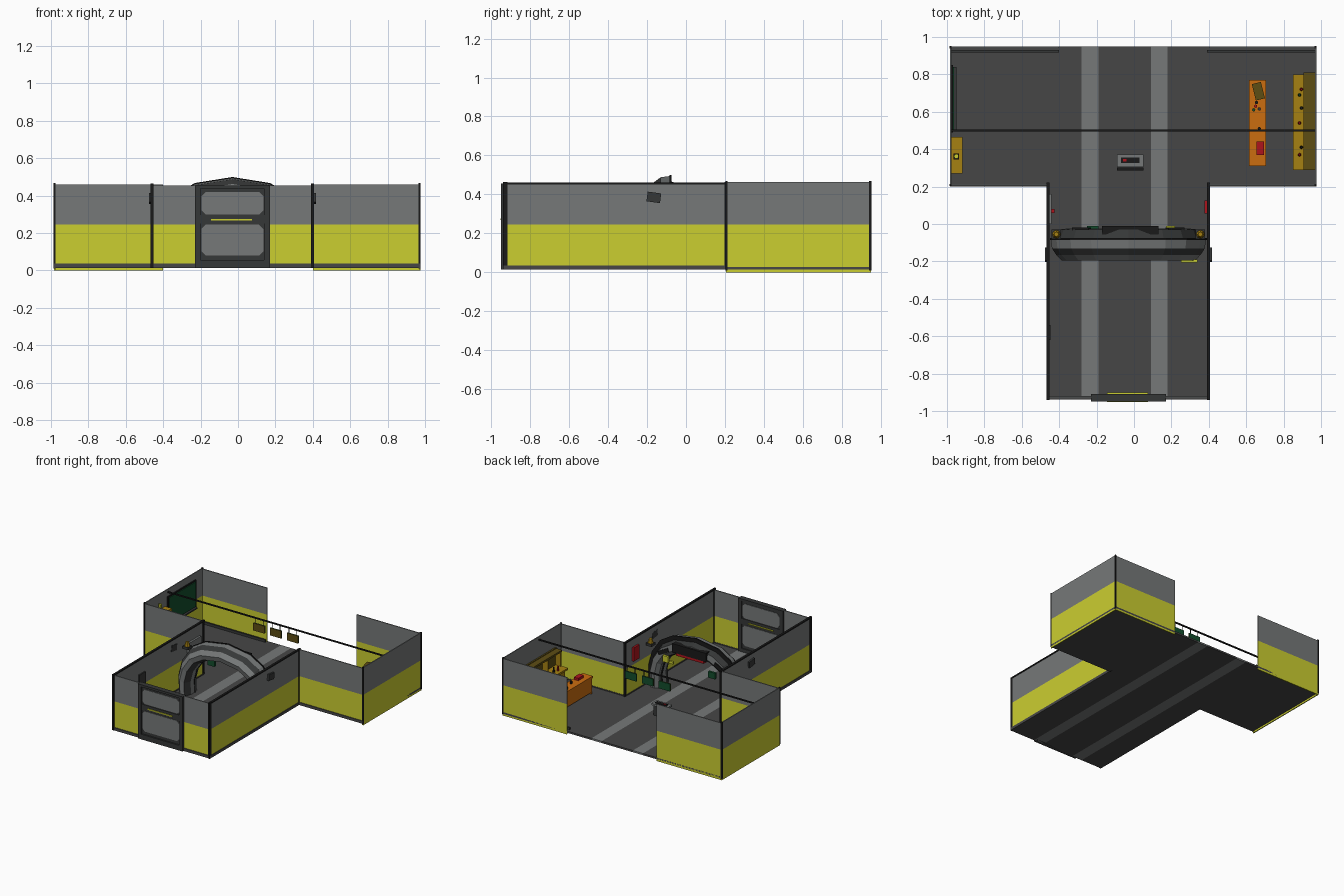
import bpy, bmesh, math
from mathutils import Vector

if "Cube" in bpy.data.objects:
    bpy.data.objects.remove(bpy.data.objects["Cube"])

def mat(name, r, g, b):
    m = bpy.data.materials.new(name)
    m.diffuse_color = (r, g, b, 1)
    m.use_nodes = True
    m.node_tree.nodes["Principled BSDF"].inputs["Base Color"].default_value = m.diffuse_color
    return m

YEL = mat("wall yellow", .60, .62, .03)
GRY = mat("wall gray", .18, .19, .19)
FLR = mat("floor gray", .062, .062, .062)
BLK = mat("trim black", .01, .01, .01)
ORG = mat("desk orange", .60, .155, .005)
MUS = mat("mustard", .38, .22, .006)
BRN = mat("brown", .11, .075, .007)
RED = mat("red", .42, .007, .012)
GRN = mat("board green", .006, .075, .025)
FRM = mat("frame dark", .036, .038, .038)
CX = -.03   # centre line of the corridor

def mesh(name, verts, faces, mats, idx=None):
    me = bpy.data.meshes.new(name)
    me.from_pydata(verts, [], faces)
    for m in mats:
        me.materials.append(m)
    if idx:
        for p, i in zip(me.polygons, idx):
            p.material_index = i
    bm = bmesh.new()
    bm.from_mesh(me)
    bmesh.ops.recalc_face_normals(bm, faces=bm.faces)
    bm.to_mesh(me)
    bm.free()
    ob = bpy.data.objects.new(name, me)
    bpy.context.collection.objects.link(ob)
    return ob

def box(name, x0, x1, y0, y1, z0, z1, m, rot=(0, 0, 0)):
    c = Vector(((x0 + x1) / 2, (y0 + y1) / 2, (z0 + z1) / 2))
    h = ((x1 - x0) / 2, (y1 - y0) / 2, (z1 - z0) / 2)
    v = [(sx * h[0], sy * h[1], sz * h[2]) for sx in (-1, 1) for sy in (-1, 1) for sz in (-1, 1)]
    f = [(0, 1, 3, 2), (4, 6, 7, 5), (0, 4, 5, 1), (2, 3, 7, 6), (0, 2, 6, 4), (1, 5, 7, 3)]
    ob = mesh(name, v, f, [m])
    ob.location, ob.rotation_euler = c, rot
    return ob

def cyl(name, c, r, h, m, sides=8, r2=None):
    r2 = r if r2 is None else r2
    ring = lambda rad, z: [(rad * math.cos(2 * math.pi * i / sides), rad * math.sin(2 * math.pi * i / sides), z) for i in range(sides)]
    f = [(i, (i + 1) % sides, sides + (i + 1) % sides, sides + i) for i in range(sides)]
    f += [tuple(range(sides)), tuple(range(sides, 2 * sides))]
    ob = mesh(name, ring(r, 0) + ring(r2, h), f, [m])
    ob.location = c
    return ob

# floor: strips across x, lighter lanes run the full length
def floor(name, xs, y0, y1):
    for i in range(len(xs) - 1):
        lane = (xs[i], xs[i + 1]) in ((-.28, -.19), (.09, .18))
        box(name + ("_lane" if lane else "_floor"), xs[i], xs[i + 1], y0, y1, .014, .028, GRY if lane else FLR)
floor("hall", [-.98, -.28, -.19, .09, .18, .975], .21, .95)
floor("corridor", [-.46, -.28, -.19, .09, .18, .40], -.93, .21)

# two-tone walls
def wall(name, x0, x1, y0, y1, z0, z1):
    box(name + "_lower", x0, x1, y0, y1, z0, .245, YEL)
    box(name + "_upper", x0, x1, y0, y1, .245, z1, GRY)
T = .008
wall("hall_wall_right", .975 - T, .975, .205, .95, .0, .465)
wall("hall_wall_left", -.985, -.985 + T, .205, .95, .0, .465)
wall("hall_wall_back_left", -.985, -.40, .942, .95, .0, .46)
wall("hall_wall_back_right", .40, .975, .942, .95, .0, .46)
wall("hall_wall_front_left", -.985, -.46, .205, .213, .03, .46)
wall("hall_wall_front_right", .40, .975, .205, .213, .03, .46)
wall("corridor_wall_left", -.464, -.456, -.93, .21, .03, .455)
wall("corridor_wall_right", .394, .402, -.93, .21, .03, .455)
wall("corridor_wall_front_left", -.46, -.22, -.93, -.922, .03, .455)
wall("corridor_wall_front_right", .16, .40, -.93, -.922, .03, .455)

# black skirting, top rails and corner posts
for x in (-.46, .398):
    box("corridor_rail", x - .009, x + .009, -.93, .22, .452, .462, BLK)
    box("corridor_skirting", x - .008, x + .008, -.935, .21, .014, .036, FLR)
    for y in (-.928, .21):
        box("corner_post", x - .007, x + .007, y - .012, y + .012, .014, .464, BLK)
for x in (-.981, .971):
    for y in (.208, .945):
        box("hall_post", x - .006, x + .006, y - .006, y + .006, .01, .468, BLK)
box("front_skirting", -.465, .405, -.937, -.92, .014, .036, FLR)
for x0, x1 in ((-.985, -.46), (.40, .975)):
    box("hall_skirting", x0, x1, .20, .216, .014, .036, FLR)
for x0, x1 in ((-.98, -.40), (.39, .97)):
    box("back_rail", x0, x1, .918, .93, .03, .05, FRM)

# front door: frame, two panels and a yellow handle bar
def door_panel(name, z0, z1):
    a, b, c = -.195, .135, .022
    pts = [(a + c, z0), (b - c, z0), (b, z0 + c), (b, z1 - c), (b - c, z1), (a + c, z1), (a, z1 - c), (a, z0 + c)]
    n = 8
    v = [(x, y, z) for y in (-.942, -.912) for x, z in pts]
    f = [(i, (i + 1) % n, n + (i + 1) % n, n + i) for i in range(n)] + [tuple(range(n)), tuple(range(n, 2 * n))]
    mesh(name, v, f, [GRY])
box("door_leaf", -.21, .15, -.938, -.916, .03, .44, FRM)
for x in (-.215, .155):
    box("door_jamb", x - .015, x + .015, -.95, -.908, .014, .455, FRM)
box("door_lintel", -.23, .17, -.95, -.908, .437, .455, FRM)
box("door_sill", -.23, .17, -.95, -.908, .014, .055, FRM)
box("door_mid_rail", -.20, .14, -.944, -.91, .25, .297, FRM)
door_panel("door_panel_lower", .08, .245)
door_panel("door_panel_upper", .30, .42)
for y in (-.947, -.905):
    box("door_handle", -.145, .075, y - .004, y + .004, .268, .276, YEL)

# scanner arch: a profile (scale, y, colour) swept along a faceted arch outline
half = [(.41, 0), (.415, .14), (.385, .26), (.31, .37), (.20, .435)]
outline = half + [(0, .467)] + [(-x, z) for x, z in reversed(half)]
def arch(name, prof, mats):
    n, k = len(outline), len(prof)
    v = [(CX + x * s, y, .028 + z * s) for x, z in outline for s, y, _ in prof]
    f, idx = [], []
    for i in range(n - 1):
        for j in range(k):
            j2 = (j + 1) % k
            f.append((i * k + j, i * k + j2, (i + 1) * k + j2, (i + 1) * k + j))
            idx.append(prof[j][2])
    f += [tuple(range(k)), tuple(range((n - 1) * k, n * k))]
    mesh(name, v, f, mats, idx + [0, 0])
arch("scanner_arch", [(1, -.08, 0), (.985, -.13, 1), (.93, -.165, 0), (.86, -.195, 0),
                      (.78, -.185, 1), (.73, -.13, 0), (.73, -.08, 1)], [GRY, FRM])
arch("arch_seam", [(1.01, -.085, 0), (1.01, -.075, 0), (.72, -.075, 0), (.72, -.085, 0)], [BLK])
arch("arch_back", [(.94, -.075, 1), (.90, -.03, 0), (.80, -.025, 0), (.74, -.05, 0), (.74, -.075, 1)], [GRY, FRM])
box("arch_display", -.17, .13, -.055, -.01, .37, .44, BLK)
box("arch_red_strip", -.15, .10, -.045, -.012, .35, .37, RED)

# lamps, screens and brackets on both sides of the arch
for s in (-1, 1):
    x = CX + s * .385
    cyl("arch_lamp", (x, -.055, .37), .022, .035, MUS, 8, .012)
    box("arch_lamp_base", x - .025, x + .025, -.08, -.03, .35, .37, FRM)
    x = CX + s * .435
    box("wall_bracket", x - .012, x + .012, -.20, -.13, .36, .41, FRM, (math.radians(-8), 0, 0))
    x = CX + s * .25
    box("arch_pod", x - .05, x + .05, -.05, -.02, .33, .36, BLK, (0, s * .5, 0))
box("arch_screen", -.25, -.19, -.03, -.012, .25, .30, GRN)
box("arch_control", .17, .22, -.03, -.012, .27, .32, YEL)
box("arch_side_box", .25, .34, -.205, -.19, .17, .19, YEL)

# notice panels in the corridor
box("red_cabinet", .378, .394, .055, .125, .28, .39, RED)
box("left_notice", -.456, -.44, .0, .16, .24, .36, GRY)
box("left_notice_button", -.44, -.425, .06, .08, .30, .32, RED)
box("left_dark_panel", -.456, -.446, -.62, -.54, .22, .34, FRM)

# hanging wire with three signs, green at the back
box("wire", -.985, .975, .495, .505, .438, .448, BLK)
for x in (-.16, -.01, .14):
    box("sign_front", x - .05, x + .05, .494, .50, .34, .40, BRN)
    box("sign_back", x - .05, x + .05, .50, .506, .34, .40, GRN)
    for d in (-.035, .035):
        box("sign_hanger", x + d - .002, x + d + .002, .498, .502, .40, .44, BLK)

# small podium in the hall
box("podium", -.08, .04, .31, .36, .028, .11, FRM)
box("podium_top", -.09, .05, .305, .372, .11, .125, GRY)
box("podium_screen", -.07, .03, .325, .355, .125, .13, BLK)
box("podium_light", -.06, -.04, .335, .347, .13, .134, RED)
box("podium_step", -.09, .05, .285, .302, .028, .05, BLK)

# green board on the left wall
box("board_frame", -.977, -.968, .49, .85, .19, .41, BLK)
box("board", -.968, -.962, .50, .84, .20, .40, GRN)
box("board_tray", -.968, -.95, .50, .84, .185, .195, FRM)

# left cabinet with lamp
box("cabinet", -.977, -.917, .27, .465, .028, .34, MUS)
box("lamp_base", -.965, -.935, .345, .378, .34, .36, BLK)
cyl("lamp", (-.95, .362, .36), .013, .045, YEL)

# orange desk with things on top
box("desk_top", .615, .705, .31, .77, .155, .17, ORG)
box("desk_front", .62, .63, .32, .76, .04, .155, ORG)
for y in (.315, .755):
    box("desk_side", .62, .70, y, y + .01, .028, .155, ORG)
box("red_book", .655, .695, .37, .44, .17, .19, RED)
box("bag", .64, .69, .665, .755, .17, .215, BRN, (0, 0, .25))
for x, y, m in ((.655, .65, BLK), (.64, .61, GRN), (.67, .615, FRM), (.67, .51, BLK), (.65, .63, RED)):
    cyl("desk_cup", (x, y, .17), .009, .022, m)

# shelf unit along the right wall
box("shelf_back", .955, .967, .29, .81, .028, .30, BRN)
box("shelf_upper", .905, .965, .29, .81, .28, .295, BRN)
box("shelf_counter", .85, .96, .29, .80, .15, .165, MUS)
box("shelf_base", .87, .96, .30, .79, .028, .15, MUS)
for y in (.295, .46, .63, .795):
    box("shelf_divider", .91, .96, y - .005, y + .005, .165, .28, MUS)
for i, y in enumerate((.37, .41, .54, .62, .69, .72)):
    cyl("bottle", (.885 + .01 * (i % 2), y, .165), .009, .04, (RED, BLK, RED, FRM, GRN, RED)[i], 8, .005)
